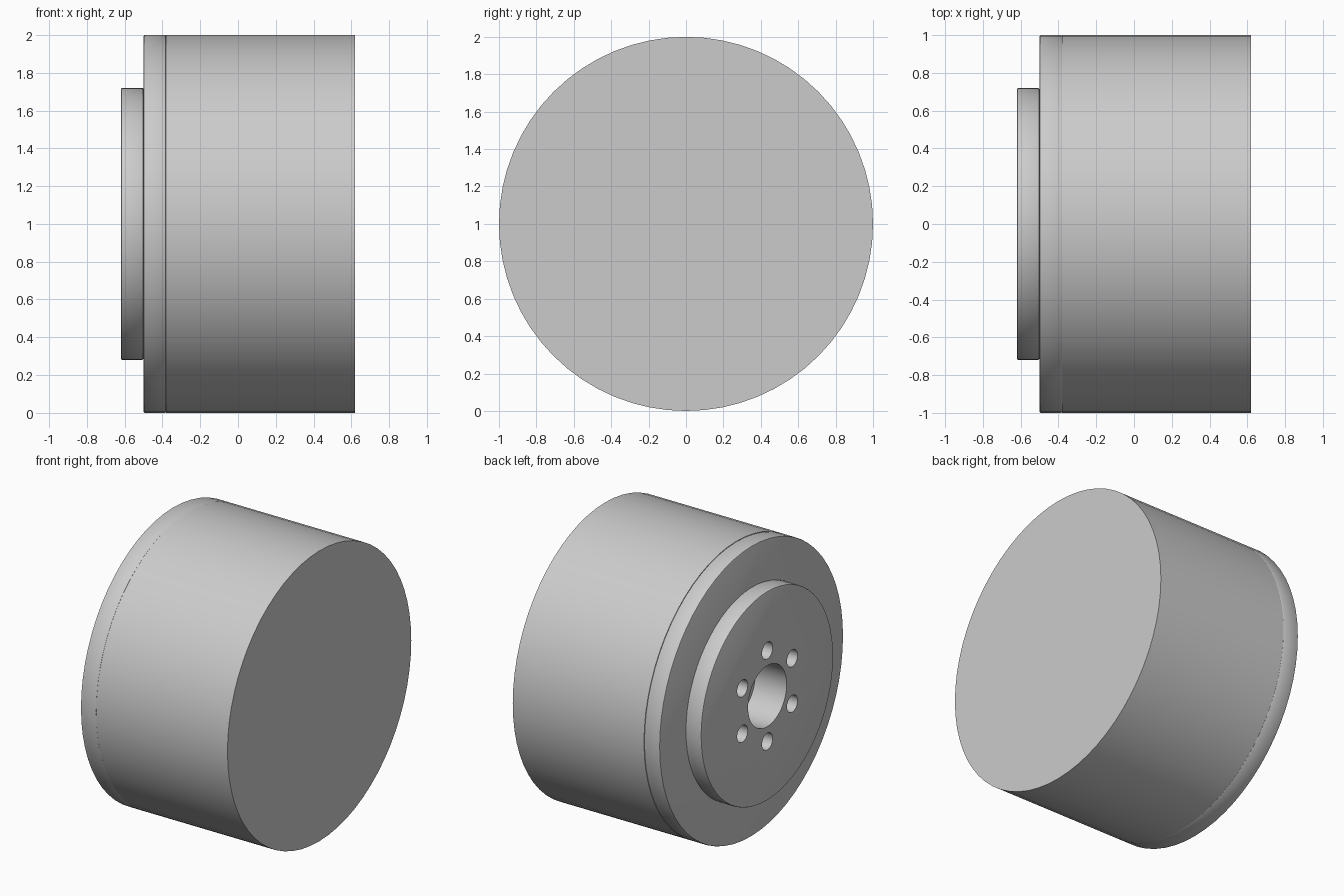
import bpy
import math
from mathutils import Matrix, Vector

cube = bpy.data.objects.get("Cube")
if cube:
    bpy.data.objects.remove(cube, do_unlink=True)

grey = bpy.data.materials.new("plain grey")
grey.use_nodes = True
COLOUR = (0.6, 0.6, 0.6, 1)
grey.diffuse_color = COLOUR
grey.node_tree.nodes["Principled BSDF"].inputs["Base Color"].default_value = COLOUR


def x_cylinder(name, radius, x0, x1, y=0, z=1, sides=64):
    """Cylinder lying along x, from x0 to x1."""
    bpy.ops.mesh.primitive_cylinder_add(vertices=sides, radius=radius, depth=x1 - x0)
    obj = bpy.context.object
    obj.name = name
    obj.data.transform(Matrix.Rotation(math.pi / 2, 4, "Y"))
    obj.location = Vector(((x0 + x1) / 2, y, z))
    obj.data.materials.append(grey)
    return obj


def cut(obj, cutters):
    for cutter in cutters:
        mod = obj.modifiers.new("hole", "BOOLEAN")
        mod.operation = "DIFFERENCE"
        mod.solver = "EXACT"
        mod.object = cutter


def finish(obj, bevel=0):
    """Optional softened rims, holes, then smooth sides with sharp edges."""
    if bevel:
        mod = obj.modifiers.new("rim bevel", "BEVEL")
        mod.width = bevel
        mod.segments = 2
        mod.limit_method = "ANGLE"
        mod.angle_limit = math.radians(40)
    cut(obj, cutters if bevel else [])
    bpy.ops.object.select_all(action="DESELECT")
    obj.select_set(True)
    bpy.context.view_layer.objects.active = obj
    for mod in list(obj.modifiers):
        bpy.ops.object.modifier_apply(modifier=mod.name)
    bpy.ops.object.shade_smooth_by_angle(angle=math.radians(30))


# Hole cutters: central bore and a ring of six bolt holes
cutters = [x_cylinder("bore_cutter", 0.21, -0.7, -0.3)]
for i in range(6):
    a = math.radians(30 + 60 * i)
    cutters.append(x_cylinder(f"bolt_cutter_{i + 1}", 0.058, -0.7, -0.3,
                              0.313 * math.cos(a), 1 + 0.313 * math.sin(a), 32))

# Main drum, flange plate and raised hub
finish(x_cylinder("drum", 1.0, -0.38, 0.62))
finish(x_cylinder("flange", 1.0, -0.5, -0.38), 0.008)
finish(x_cylinder("hub", 0.72, -0.62, -0.5), 0.008)

# Cutters are no longer needed
for cutter in cutters:
    bpy.data.objects.remove(cutter, do_unlink=True)
